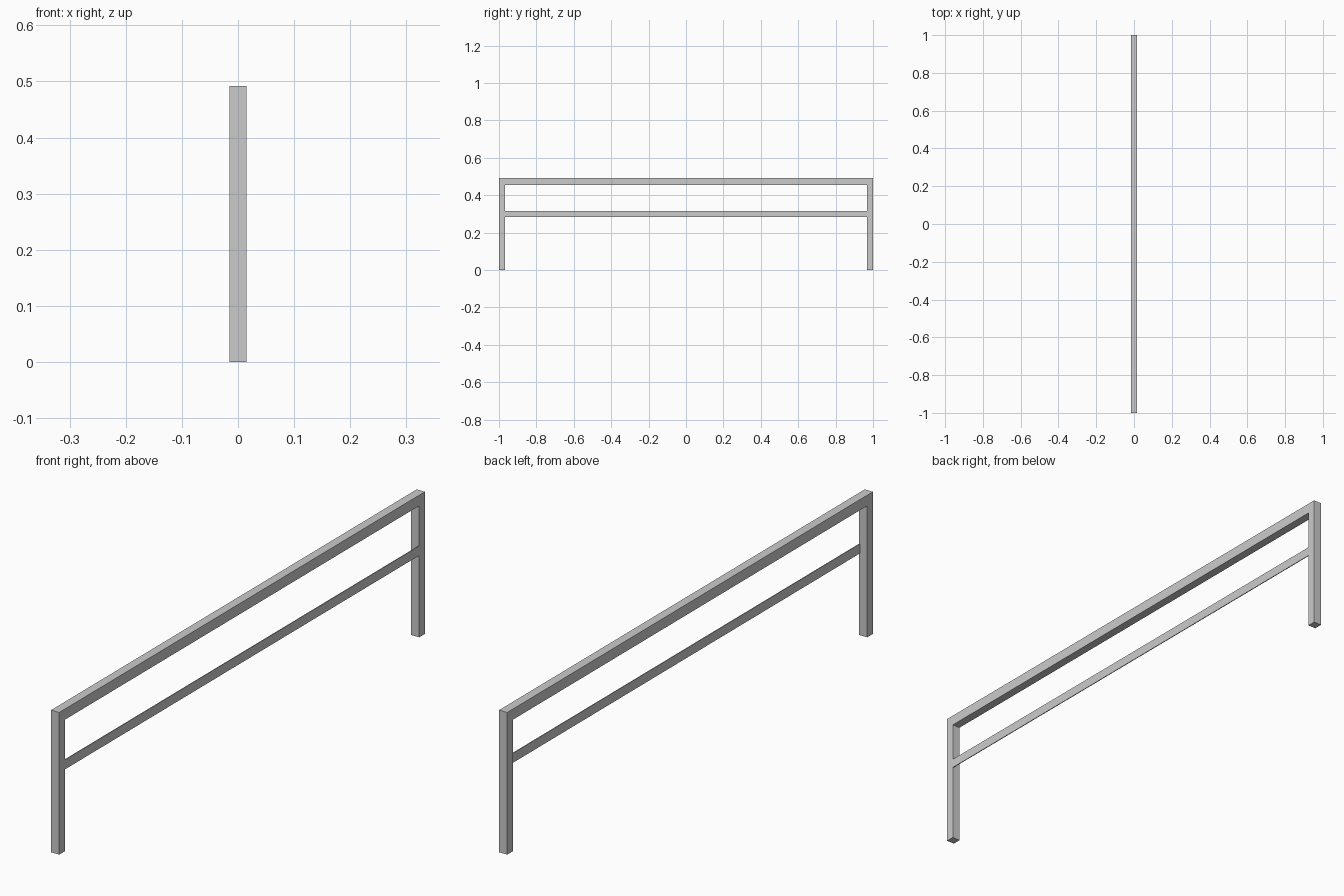
import bpy
import bmesh
from mathutils import Vector

if "Cube" in bpy.data.objects:
    bpy.data.objects.remove(bpy.data.objects["Cube"])

W = 0.0155   # half width of the tube
H = 0.492    # overall height
RAIL_Z = 0.455


def box(name, lo, hi):
    lo, hi = Vector(lo), Vector(hi)
    bm = bmesh.new()
    bmesh.ops.create_cube(bm, size=1)
    size, mid = hi - lo, (hi + lo) / 2
    for v in bm.verts:
        v.co = Vector(c * s for c, s in zip(v.co, size)) + mid
    mesh = bpy.data.meshes.new(name)
    bm.to_mesh(mesh)
    bm.free()
    obj = bpy.data.objects.new(name, mesh)
    bpy.context.collection.objects.link(obj)
    return obj


# Upright posts at both ends
box("front_post", (-W, -1, 0), (W, -1 + 2 * W, RAIL_Z))
box("back_post", (-W, 1 - 2 * W, 0), (W, 1, RAIL_Z))

# Top rail across the posts
box("top_rail", (-W, -1, RAIL_Z), (W, 1, H))

# Thin flat strip, flush with the right side of the posts
box("lower_strip", (W - 0.003, -1 + 2 * W, 0.283), (W, 1 - 2 * W, 0.316))
